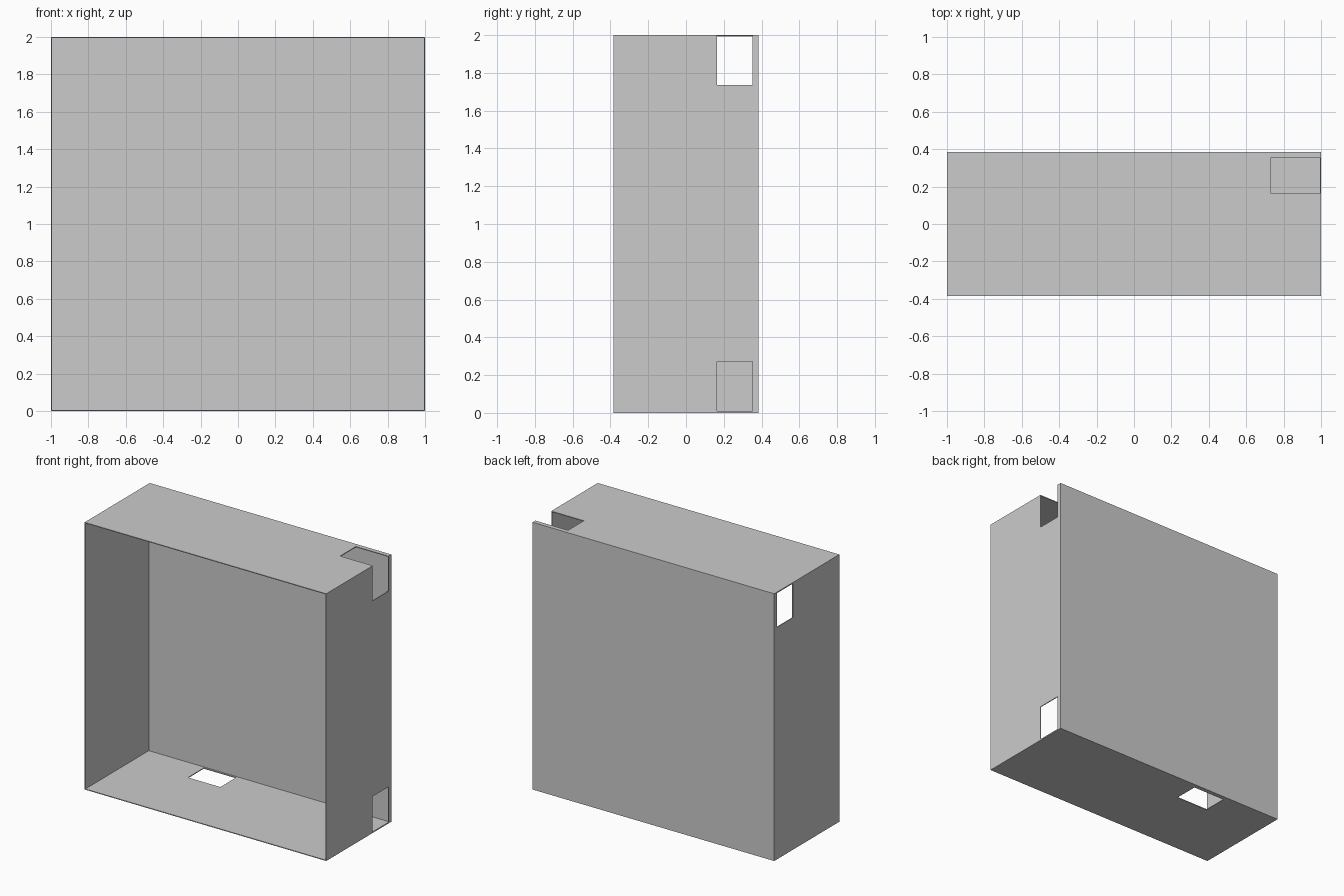
import bpy

if "Cube" in bpy.data.objects:
    bpy.data.objects.remove(bpy.data.objects["Cube"])

W, D, H = 1.0, 0.385, 2.0      # half width, half depth, height
T = 0.006                      # wall thickness
BACK = 0.365                   # inner face of the back panel
Y0, Y1 = 0.165, 0.352          # all openings share this depth range


def box(name, x0, x1, y0, y1, z0, z1):
    bpy.ops.mesh.primitive_cube_add(
        size=1, location=((x0 + x1) / 2, (y0 + y1) / 2, (z0 + z1) / 2))
    ob = bpy.context.object
    ob.name = name
    ob.scale = (x1 - x0, y1 - y0, z1 - z0)
    bpy.ops.object.transform_apply(location=True, rotation=False, scale=True)
    return ob


def cut(target, name, *dims):
    cutter = box(name, *dims)
    cutter.hide_render = True
    mod = target.modifiers.new(name, 'BOOLEAN')
    mod.operation = 'DIFFERENCE'
    mod.solver = 'EXACT'
    mod.object = cutter
    bpy.context.view_layer.objects.active = target
    bpy.ops.object.modifier_apply(modifier=mod.name)
    bpy.data.objects.remove(cutter)


# Thin-walled case, open at the front
case = box("open_case", -W, W, -D, D, 0, H)
cut(case, "cavity", -W + T, W - T, -D - 0.1, BACK, T, H - T)

# Openings: corner notch, right side low, left side high, floor
cut(case, "corner_notch", 0.73, W + 0.1, Y0, Y1, 1.737, H + 0.1)
cut(case, "right_opening", W - 0.1, W + 0.1, Y0, Y1, 0.009, 0.273)
cut(case, "left_opening", -W - 0.1, -W + 0.1, Y0, Y1, 1.737, 1.992)
cut(case, "floor_opening", -0.53, -0.262, Y0, Y1, -0.1, 0.1)
